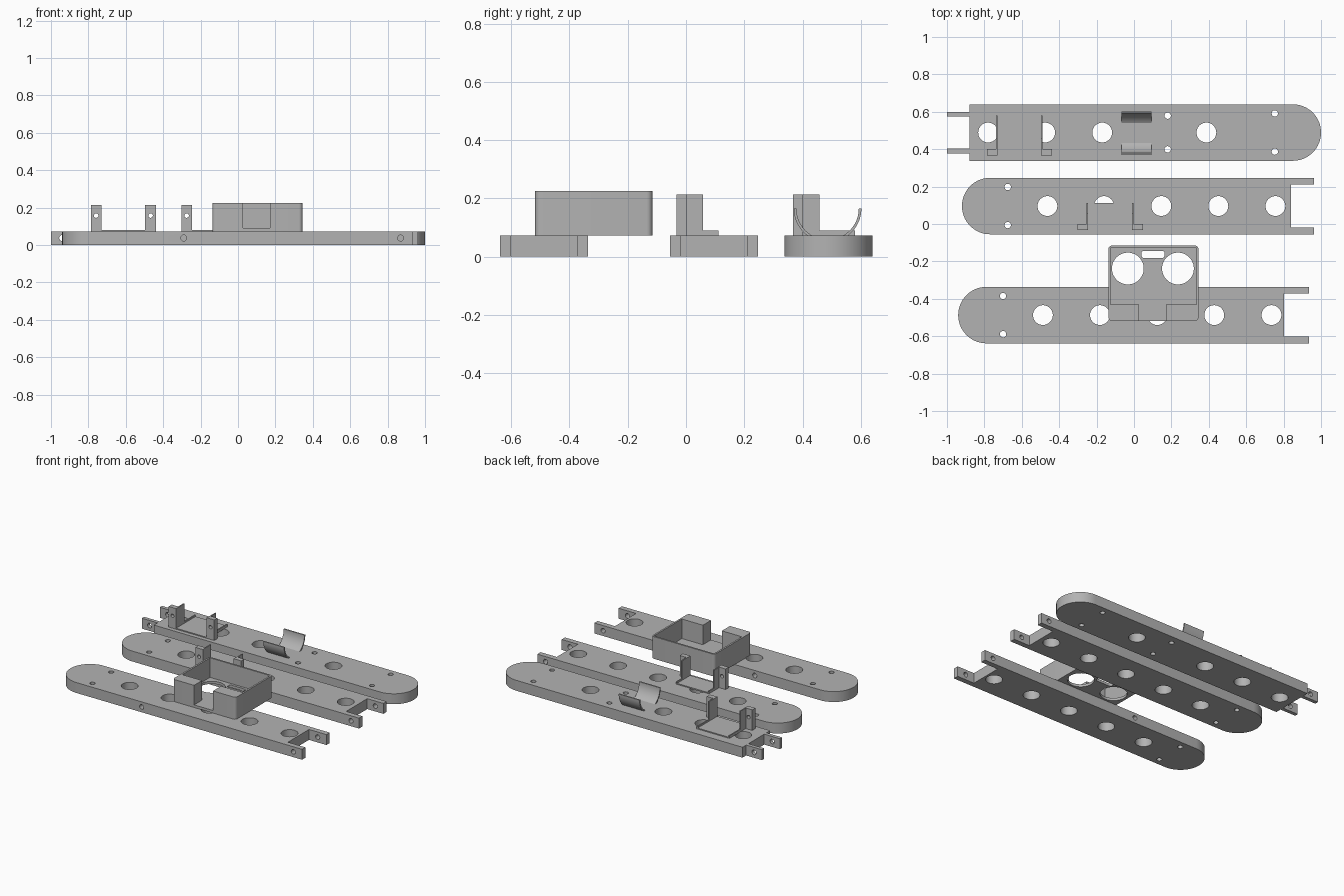
import bpy, bmesh, math
from mathutils import Matrix, Vector

if "Cube" in bpy.data.objects:
    bpy.data.objects.remove(bpy.data.objects["Cube"])

grey = bpy.data.materials.new("plain grey")
grey.diffuse_color = (0.45, 0.45, 0.45, 1)
grey.use_nodes = True
grey.node_tree.nodes["Principled BSDF"].inputs["Base Color"].default_value = grey.diffuse_color
T = 0.072  # plate thickness


def prism(bm, pts, z0, z1):
    """Extrude a closed xy outline from z0 to z1."""
    f = bm.faces.new([bm.verts.new((x, y, z0)) for x, y in pts])
    top = bmesh.ops.extrude_face_region(bm, geom=[f])["geom"]
    bmesh.ops.translate(bm, vec=(0, 0, z1 - z0),
                        verts=[v for v in top if isinstance(v, bmesh.types.BMVert)])


def box(bm, x0, x1, y0, y1, z0, z1):
    prism(bm, [(x0, y0), (x1, y0), (x1, y1), (x0, y1)], z0, z1)


def rod(bm, c, r, depth, axis="Z", seg=40):
    rot = Matrix.Rotation(math.pi / 2, 4, "X") if axis == "Y" else Matrix()
    bmesh.ops.create_cone(bm, cap_ends=True, segments=seg, radius1=r, radius2=r,
                          depth=depth, matrix=Matrix.Translation(Vector(c)) @ rot)


def rounded(x0, x1, y0, y1, r, n=6):
    """Rectangle outline with rounded corners."""
    pts = []
    for cx, cy, a in ((x1 - r, y1 - r, 0), (x0 + r, y1 - r, 90),
                      (x0 + r, y0 + r, 180), (x1 - r, y0 + r, 270)):
        for i in range(n + 1):
            t = math.radians(a + 90 * i / n)
            pts.append((cx + r * math.cos(t), cy + r * math.sin(t)))
    return pts


def make(name, bm, cut=None):
    """Turn a bmesh into an object, optionally with holes cut out."""
    def to_obj(n, b):
        bmesh.ops.recalc_face_normals(b, faces=b.faces)
        me = bpy.data.meshes.new(n)
        b.to_mesh(me)
        b.free()
        o = bpy.data.objects.new(n, me)
        bpy.context.collection.objects.link(o)
        return o
    ob = to_obj(name, bm)
    bpy.ops.object.select_all(action="DESELECT")
    bpy.context.view_layer.objects.active = ob
    ob.select_set(True)
    if cut:
        cutter = to_obj(name + "_cutter", cut)
        m = ob.modifiers.new("holes", "BOOLEAN")
        m.operation, m.solver, m.object = "DIFFERENCE", "EXACT", cutter
        bpy.ops.object.modifier_apply(modifier=m.name)
        bpy.data.objects.remove(cutter)
    ob.data.materials.clear()
    ob.data.materials.append(grey)
    bpy.ops.object.shade_smooth_by_angle(angle=math.radians(30))
    return ob


def link_bar(name, tip, end, tab_end, cy, tabs, big, small, side=()):
    """Flat bar: round at tip, square at end with two hinge tabs up to tab_end."""
    r, s = 0.151, (1 if tip > end else -1)
    cx, pts = tip - s * r, []
    for i in range(33):
        t = math.radians(-90 + 180 * i / 32)
        pts.append((cx + s * r * math.cos(t), cy + r * math.sin(t)))
    # tabs are part of the outline, tabs = (inner, outer) distance from the middle
    inner, outer = tabs
    for k in (1, -1):
        row = [(end, cy + k * r), (end, cy + k * outer), (tab_end, cy + k * outer),
               (tab_end, cy + k * inner), (end, cy + k * inner)]
        if outer == r:
            row = row[1:]
        pts += row if k == 1 else row[::-1]
    bm, cut = bmesh.new(), bmesh.new()
    prism(bm, pts, 0, T)
    for x in big:
        rod(cut, (x, cy, T / 2), 0.053, 0.2)
    for x, dy in small:
        for k in (1, -1):
            rod(cut, (x, cy + k * dy, T / 2), 0.017, 0.2, seg=24)
    for x in ((end + tab_end) / 2, *side):
        rod(cut, (x, cy, 0.037), 0.016, 0.5, "Y", 24)
    make(name, bm, cut)


# Three bars
YA, YB, YC = 0.489, 0.096, -0.487
link_bar("back_bar", 1.0, -0.88, -1.0, YA, (0.086, 0.111),
         (-0.78, -0.475, -0.17, 0.387), ((0.18, 0.09), (0.753, 0.102)))
link_bar("middle_bar", -0.92, 0.84, 0.963, YB, (0.115, 0.151),
         (-0.463, -0.16, 0.146, 0.451, 0.756), ((-0.675, 0.102),))
link_bar("front_bar", -0.94, 0.803, 0.936, YC, (0.115, 0.151),
         (-0.487, -0.182, 0.124, 0.429, 0.735), ((-0.70, 0.102),), (-0.29,))


def bracket(name, xl, xr, y0, y1):
    """Motor bracket: thin floor, two stepped side walls, two drilled posts."""
    w, top, low, base = 0.008, 0.214, 0.09, T - 0.002
    bm = bmesh.new()
    box(bm, xl, xr, y0, y1, base, 0.079)
    make(name + "_floor", bm)
    for side, x, k in (("left", xl, -1), ("right", xr, 1)):
        bm = bmesh.new()
        prof = [(y0 + 0.034, base), (y1, base), (y1, low), (y0 + 0.092, low),
                (y0 + 0.092, top), (y0 + 0.034, top)]
        f = bm.faces.new([bm.verts.new((x, y, z)) for y, z in prof])
        g = bmesh.ops.extrude_face_region(bm, geom=[f])["geom"]
        bmesh.ops.translate(bm, vec=(k * w, 0, 0),
                            verts=[v for v in g if isinstance(v, bmesh.types.BMVert)])
        make(f"{name}_{side}_wall", bm)
        bm, cut = bmesh.new(), bmesh.new()
        a, b = sorted((x, x + k * 0.057))
        box(bm, a, b, y0, y0 + 0.034, base, top)
        rod(cut, ((a + b) / 2, y0, 0.157), 0.012, 0.2, "Y", 24)
        make(f"{name}_{side}_post", bm, cut)


bracket("back_bracket", -0.73, -0.496, 0.367, 0.58)
bracket("middle_bracket", -0.246, -0.01, -0.033, 0.112)

# Open sensor box with corner blocks, front notch, two round windows and a slot
x0, x1, y0, y1, zt, zf = -0.137, 0.345, -0.518, -0.115, 0.225, 0.09
bm, cut = bmesh.new(), bmesh.new()
prism(bm, rounded(x0, x1, y0, y1, 0.02), T, zt)
w, yb, na, nb = 0.012, -0.43, 0.027, 0.172
prism(cut, [(x0 + w, yb), (na, yb), (na, y0 - 0.05), (nb, y0 - 0.05), (nb, yb),
            (x1 - w, yb), (x1 - w, y1 - w), (x0 + w, y1 - w)], zf, 0.4)
sensor = make("sensor_box", bm, cut)
bm, cut = bmesh.new(), bmesh.new()
bm.from_mesh(sensor.data)
bpy.data.objects.remove(sensor)
for x in (-0.033, 0.235):
    rod(cut, (x, -0.238, zf), 0.085, 0.1, seg=48)
prism(cut, rounded(0.04, 0.163, -0.181, -0.144, 0.012), 0.04, 0.14)
make("sensor_box", bm, cut)

# Half-round cradle sunk into the back bar
bm = bmesh.new()
ro, ri, zc, n = 0.116, 0.107, 0.165, 32
arc = [math.pi + math.pi * i / n for i in range(n + 1)]
prof = [(ro * math.cos(t), ro * math.sin(t)) for t in arc]
prof += [(ri * math.cos(t), ri * math.sin(t)) for t in reversed(arc)]
f = bm.faces.new([bm.verts.new((-0.066, YA - 0.003 + a, zc + b)) for a, b in prof])
g = bmesh.ops.extrude_face_region(bm, geom=[f])["geom"]
bmesh.ops.translate(bm, vec=(0.159, 0, 0),
                    verts=[v for v in g if isinstance(v, bmesh.types.BMVert)])
make("cradle", bm)
